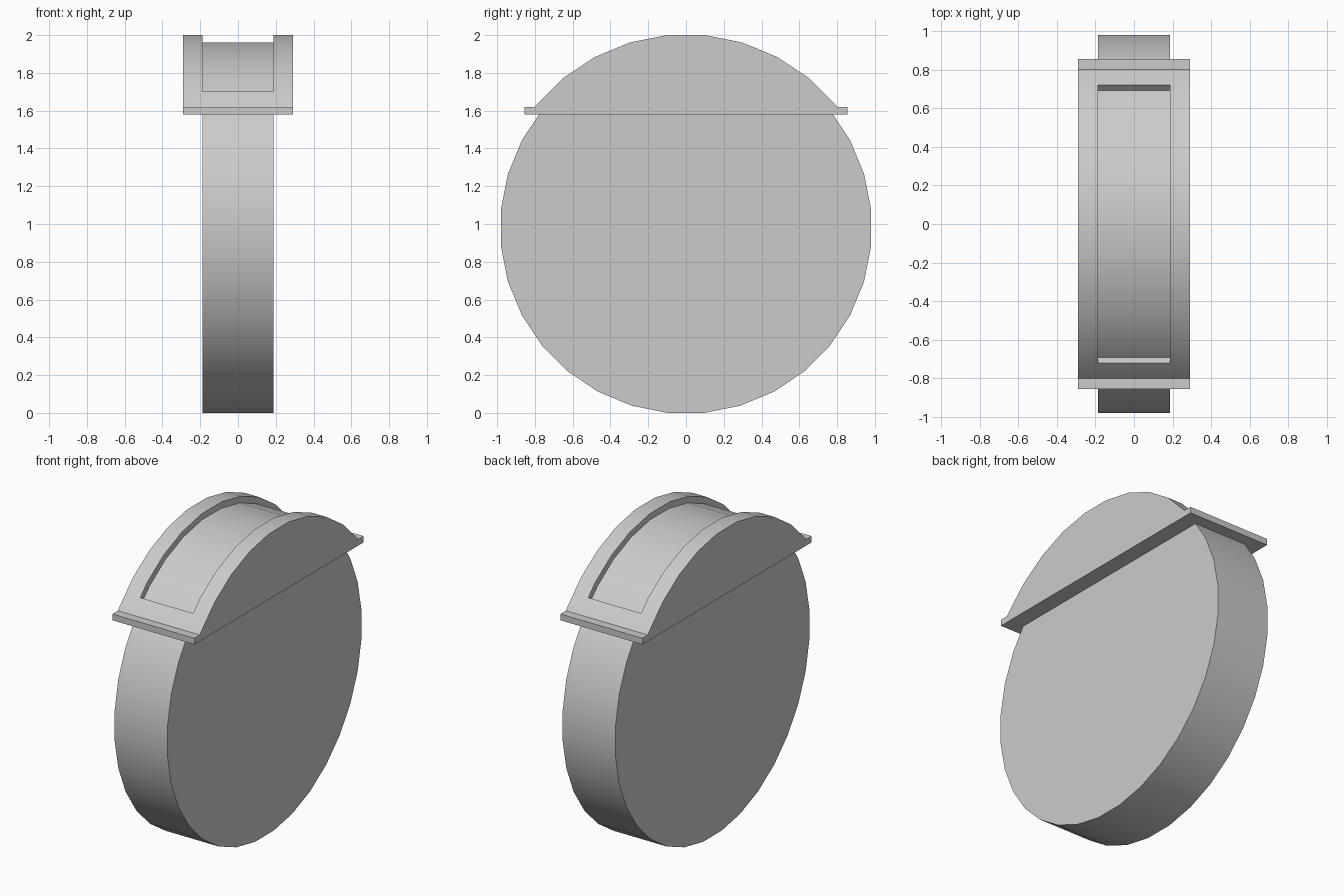
import bpy, bmesh
from math import sin, cos, radians

if "Cube" in bpy.data.objects:
    bpy.data.objects.remove(bpy.data.objects["Cube"])

CZ = 0.98                 # wheel centre height
HALF = 0.187              # half width of wheel and window
STEP = 360 / 32
K = cos(radians(STEP / 2))


def arc(apothem, first, count):
    """Points (y, z) on a 32-sided circle, angle measured from the top."""
    r = apothem / K
    angles = [radians(first + STEP * i) for i in range(count)]
    return [(r * sin(a), CZ + r * cos(a)) for a in angles]


def extrude_x(name, profile, half):
    """Extrude a (y, z) profile symmetrically along x."""
    bm = bmesh.new()
    face = bm.faces.new([bm.verts.new((-half, y, z)) for y, z in profile])
    out = bmesh.ops.extrude_face_region(bm, geom=[face])
    moved = [v for v in out["geom"] if isinstance(v, bmesh.types.BMVert)]
    bmesh.ops.translate(bm, verts=moved, vec=(2 * half, 0, 0))
    bmesh.ops.recalc_face_normals(bm, faces=bm.faces)
    mesh = bpy.data.meshes.new(name)
    bm.to_mesh(mesh)
    bm.free()
    obj = bpy.data.objects.new(name, mesh)
    bpy.context.collection.objects.link(obj)
    return obj


def activate(obj):
    bpy.ops.object.select_all(action='DESELECT')
    obj.select_set(True)
    bpy.context.view_layer.objects.active = obj


# Wheel disc
wheel = extrude_x("wheel", arc(0.98, STEP / 2, 32), HALF)

# Curved cover with a thin flange along its base
cover_profile = ([(-0.855, 1.58), (-0.855, 1.62), (-0.80, 1.62)]
                 + arc(1.02, -4.5 * STEP, 10)
                 + [(0.80, 1.62), (0.855, 1.62), (0.855, 1.58)])
cover = extrude_x("cover", cover_profile, 0.29)

# Window through the cover: a 90 degree wedge from the wheel centre
cutter = extrude_x("window_cutter", [(0, CZ), (-1.5, CZ + 1.5), (1.5, CZ + 1.5)], HALF)
cutter.hide_render = True
mod = cover.modifiers.new("window", 'BOOLEAN')
mod.operation = 'DIFFERENCE'
mod.solver = 'EXACT'
mod.object = cutter
activate(cover)
bpy.ops.object.modifier_apply(modifier=mod.name)
bpy.data.objects.remove(cutter)

# Smooth the rims, keep the corners sharp
for obj in (wheel, cover):
    activate(obj)
    bpy.ops.object.shade_smooth_by_angle(angle=radians(25))
